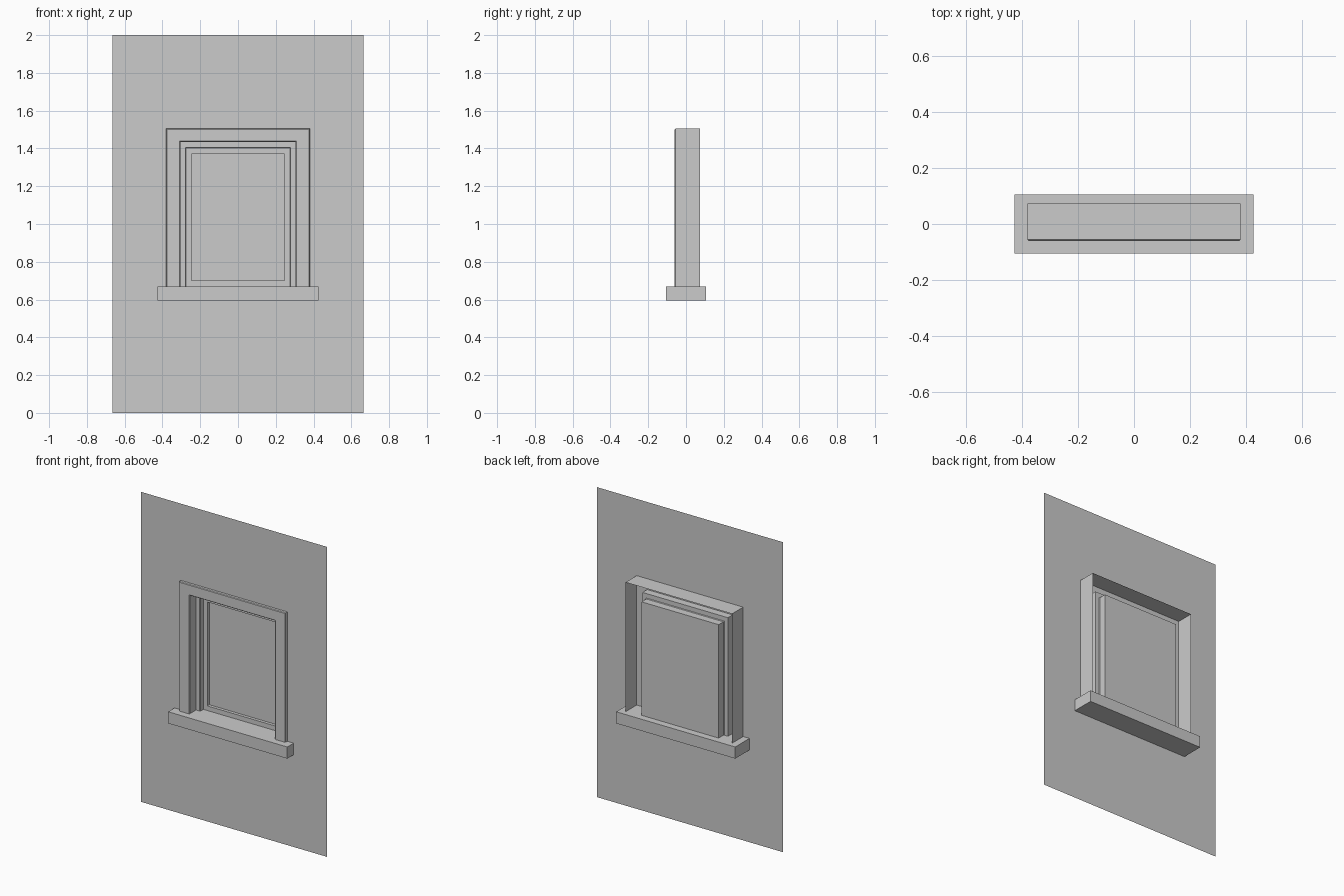
import bpy

if "Cube" in bpy.data.objects:
    bpy.data.objects.remove(bpy.data.objects["Cube"])

SILL_TOP = 0.67


def make(name, verts, faces):
    mesh = bpy.data.meshes.new(name)
    mesh.from_pydata(verts, [], faces)
    ob = bpy.data.objects.new(name, mesh)
    bpy.context.collection.objects.link(ob)
    return ob


def arch(half, top, y, bottom=SILL_TOP):
    """Four points of an upside-down U around the opening."""
    return [(-half, y, bottom), (-half, y, top), (half, y, top), (half, y, bottom)]


def stepped(name, profile, closed=False):
    """Skin U-shaped (or closed) rings given as (half width, top, y[, bottom])."""
    verts, faces = [], []
    for p in profile:
        verts += arch(*p)
    for r in range(len(profile) - 1):
        for i in range(4 if closed else 3):
            a, b = r * 4 + i, r * 4 + (i + 1) % 4
            faces.append((a, b, b + 4, a + 4))
    return make(name, verts, faces)


# wall sheet with an opening for the window
stepped("wall", [(0.665, 2.0, -0.04, 0.0), (0.305, 1.435, -0.04, SILL_TOP)], closed=True)

# open-backed casing, stepping inward with small chamfers on the front edges
c = 0.004
stepped("window_casing", [
    (0.38, 1.505, 0.073),
    (0.38, 1.505, -0.06 + c),
    (0.38 - c, 1.505 - c, -0.06),
    (0.305 + c, 1.435 + c, -0.06),
    (0.305, 1.435, -0.06 + c),
    (0.305, 1.435, 0.008),
    (0.275 + c, 1.402 + c, 0.008),
    (0.275, 1.402, 0.008 + c),
    (0.275, 1.402, 0.04),
])

# sash with a shallow recess in front of the pane
stepped("sash", [
    (0.275, 1.402, 0.06),
    (0.275, 1.402, 0.04),
    (0.247, 1.37, 0.04, 0.70),
    (0.247, 1.37, 0.06, 0.70),
], closed=True)

# pane closing the back of the sash
make("pane", arch(0.275, 1.402, 0.06), [(0, 1, 2, 3)])

# sill block
bpy.ops.mesh.primitive_cube_add(size=1, location=(0, 0, (0.595 + SILL_TOP) / 2))
sill = bpy.context.object
sill.name = "sill"
sill.scale = (0.85, 0.21, SILL_TOP - 0.595)
